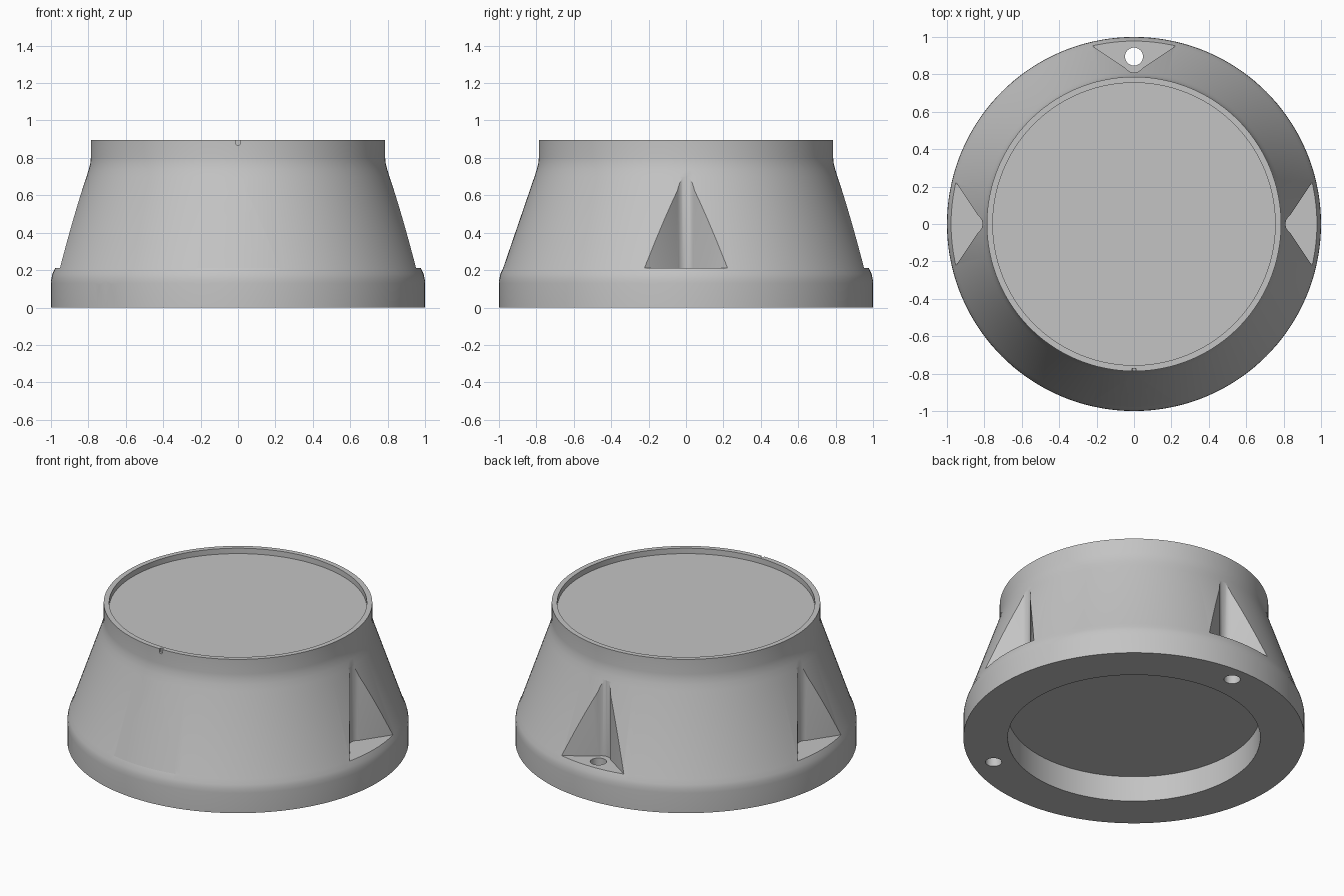
import bpy, bmesh
from math import sin, cos, pi, radians
from mathutils import Matrix

cube = bpy.data.objects.get("Cube")
if cube:
    bpy.data.objects.remove(cube, do_unlink=True)

grey = bpy.data.materials.new("light_grey")
grey.use_nodes = True
grey.diffuse_color = (0.55, 0.55, 0.55, 1)
grey.node_tree.nodes["Principled BSDF"].inputs["Base Color"].default_value = (0.55, 0.55, 0.55, 1)


def make_object(name, bm):
    bmesh.ops.recalc_face_normals(bm, faces=bm.faces)
    mesh = bpy.data.meshes.new(name)
    bm.to_mesh(mesh)
    bm.free()
    mesh.materials.append(grey)
    obj = bpy.data.objects.new(name, mesh)
    bpy.context.collection.objects.link(obj)
    return obj


def lathe(name, profile, sides):
    """Turn a (radius, height) profile around z and cap both ends."""
    bm = bmesh.new()
    rings = [[bm.verts.new((r * cos(2 * pi * i / sides), r * sin(2 * pi * i / sides), z))
              for i in range(sides)] for r, z in profile]
    for a, b in zip(rings, rings[1:]):
        for i in range(sides):
            j = (i + 1) % sides
            bm.faces.new((a[i], a[j], b[j], b[i]))
    bm.faces.new(rings[0])
    bm.faces.new(rings[-1])
    return make_object(name, bm)


def arc(cx, cy, r, start, end, steps):
    angles = [radians(start + (end - start) * i / steps) for i in range(steps + 1)]
    return [(cx + r * cos(a), cy + r * sin(a)) for a in angles]


cutters = []


def cut_prism(name, outline, low, high, matrix=Matrix()):
    """Extrude a flat outline from low to high, then place it as a cutter."""
    bm = bmesh.new()
    face = bm.faces.new([bm.verts.new((x, y, low)) for x, y in outline])
    moved = bmesh.ops.extrude_face_region(bm, geom=[face])["geom"]
    bmesh.ops.translate(bm, vec=(0, 0, high - low),
                        verts=[v for v in moved if isinstance(v, bmesh.types.BMVert)])
    bm.transform(matrix)
    obj = make_object(name, bm)
    obj.hide_render = True
    cutters.append(obj)


def turn(degrees):
    return Matrix.Rotation(radians(degrees), 4, "Z")


def circle(x, y, r, steps=32):
    return arc(x, y, r, 0, 360, steps)[:-1]


# Housing body: underside recess, foot, tapered wall, rim and sunken top
profile = [(0.74, 0.165), (0.74, 0), (1, 0), (1, 0.13), (0.998, 0.155), (0.992, 0.18),
           (0.978, 0.21), (0.81, 0.70), (0.798, 0.737), (0.79, 0.77), (0.787, 0.80),
           (0.787, 0.895), (0.755, 0.895), (0.755, 0.86)]
body = lathe("housing_body", profile, 144)

# Four wedge pockets with through holes
wedge = arc(0, 0.865, 0.055, 214, 326, 12) + [(0.4, 1.071), (0.4, 1.2), (-0.4, 1.2), (-0.4, 1.071)]
for k in range(4):
    cut_prism("wedge_cutter", wedge, 0.21, 0.95, turn(90 * k))
    cut_prism("bolt_hole_cutter", circle(0, 0.895, 0.048), -0.1, 0.25, turn(90 * k))

# Two blind holes in the underside
for angle in (149, 301):
    cut_prism("blind_hole_cutter", circle(0.87, 0, 0.048), -0.1, 0.12, turn(angle))

# Clamp pocket and its screw holes beside the cable slot
pocket = [(-0.21, 0.65), (0.21, 0.65)] + arc(0.18, 0.83, 0.03, 0, 90, 5) + arc(-0.18, 0.83, 0.03, 90, 180, 5)
cut_prism("clamp_pocket_cutter", pocket, -0.1, 0.04, turn(135))
for side in (-1, 1):
    cut_prism("screw_hole_cutter", circle(side * 0.16, 0.81, 0.011, 12), 0.02, 0.1, turn(135))

# Arched cable slot through the foot
upright = Matrix.Rotation(radians(90), 4, "X")
slot = [(-0.067, -0.1), (0.067, -0.1)] + arc(0, 0.073, 0.067, 0, 180, 20)
cut_prism("cable_slot_cutter", slot, 0.65, 1.1, turn(-45) @ upright)

# Small index groove on the front of the rim
groove = [(0.01, 0.95), (-0.01, 0.95)] + arc(0, 0.875, 0.01, 180, 360, 8)
cut_prism("index_groove_cutter", groove, 0.772, 0.85, upright)

# Apply the cuts
for cutter in cutters:
    mod = body.modifiers.new(cutter.name, "BOOLEAN")
    mod.operation = "DIFFERENCE"
    mod.solver = "EXACT"
    mod.object = cutter
graph = bpy.context.evaluated_depsgraph_get()
body.data = bpy.data.meshes.new_from_object(body.evaluated_get(graph))
body.modifiers.clear()
for cutter in cutters:
    bpy.data.objects.remove(cutter, do_unlink=True)

bpy.ops.object.select_all(action="DESELECT")
body.select_set(True)
bpy.context.view_layer.objects.active = body
bpy.ops.object.shade_smooth_by_angle(angle=radians(28))
